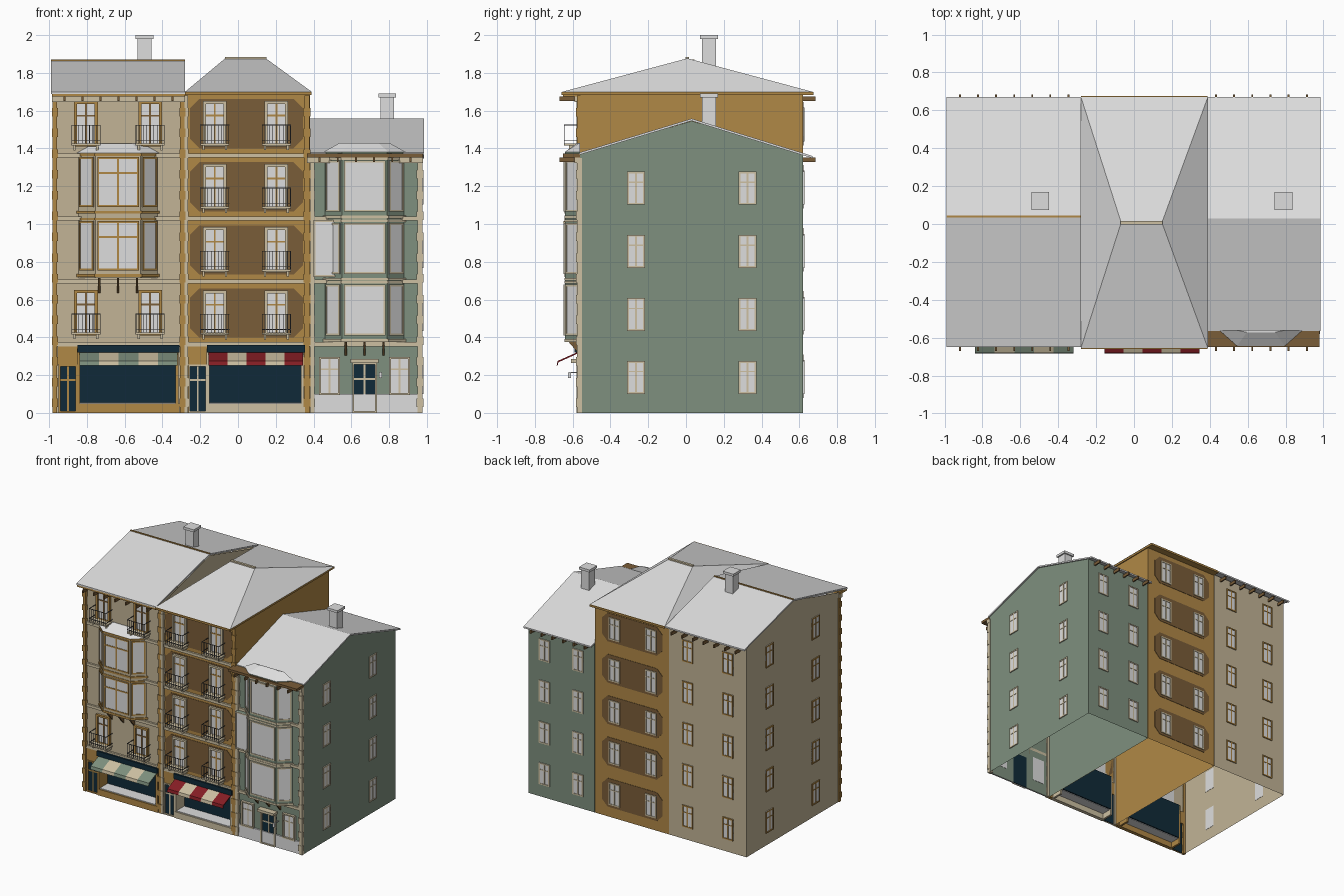
import bpy, bmesh, math
from mathutils import Matrix, Vector

if "Cube" in bpy.data.objects:
    bpy.data.objects.remove(bpy.data.objects["Cube"])


def material(name, red, green, blue):
    # sRGB bytes converted to linear
    linear = [((c / 255 + 0.055) / 1.055) ** 2.4 for c in (red, green, blue)] + [1]
    mat = bpy.data.materials.new(name)
    mat.use_nodes = True
    mat.diffuse_color = linear
    mat.node_tree.nodes["Principled BSDF"].inputs["Base Color"].default_value = linear
    return mat


GREY = material("pale grey", 222, 222, 222)
BEIGE = material("beige", 194, 180, 150)
CREAM = material("cream", 205, 192, 162)
OCHRE = material("ochre", 176, 136, 70)
BROWN = material("dark brown", 122, 93, 56)
GREEN = material("sage green", 126, 144, 126)
NAVY = material("navy", 16, 42, 56)
RED = material("red", 134, 30, 36)
IRON = material("iron", 84, 84, 86)

FRONT, BACK = -0.56, 0.62
LEFT_X, PARTY_A, PARTY_B, RIGHT_X = -0.975, -0.28, 0.38, 0.975


def facing(x, y, degrees):
    # wall frame: local x along the wall, local -y outward
    return Matrix.Translation((x, y, 0)) @ Matrix.Rotation(math.radians(degrees), 4, "Z")


F_FRONT, F_BACK = facing(0, FRONT, 0), facing(0, BACK, 180)
F_RIGHT, F_LEFT = facing(RIGHT_X, 0, 90), facing(LEFT_X, 0, -90)


class Part:
    def __init__(self, name):
        self.name, self.bm, self.mats = name, bmesh.new(), []

    def slot(self, mat):
        if mat not in self.mats:
            self.mats.append(mat)
        return self.mats.index(mat)

    def face(self, points, mat, frame=Matrix()):
        f = self.bm.faces.new([self.bm.verts.new(frame @ Vector(p)) for p in points])
        f.material_index = self.slot(mat)

    def loft(self, ring_a, ring_b, mat, frame=Matrix()):
        a, b = [[self.bm.verts.new(frame @ Vector(p)) for p in r] for r in (ring_a, ring_b)]
        n = len(a)
        faces = [self.bm.faces.new((a[i], a[(i + 1) % n], b[(i + 1) % n], b[i])) for i in range(n)]
        faces += [self.bm.faces.new(a[::-1]), self.bm.faces.new(b)]
        for f in faces:
            f.material_index = self.slot(mat)
        bmesh.ops.recalc_face_normals(self.bm, faces=faces)

    def extrude_x(self, profile, x0, x1, mat, frame=Matrix()):
        self.loft([(x0, y, z) for y, z in profile], [(x1, y, z) for y, z in profile], mat, frame)

    def box(self, x0, x1, y0, y1, z0, z1, mat, frame=Matrix()):
        self.extrude_x([(y0, z0), (y1, z0), (y1, z1), (y0, z1)], x0, x1, mat, frame)

    def done(self):
        mesh = bpy.data.meshes.new(self.name)
        self.bm.to_mesh(mesh)
        self.bm.free()
        for m in self.mats:
            mesh.materials.append(m)
        bpy.context.collection.objects.link(bpy.data.objects.new(self.name, mesh))


def window(p, frame, u, z, w, h, trim, sash=None, pane=GREY, depth=0.008, cross=True, edge=0.01):
    sash = sash or trim
    l, r, t = u - w / 2, u + w / 2, z + h
    p.box(l, r, -0.004, 0.002, z, t, pane, frame)
    for a, b, c, d in ((l, l + edge, z, t), (r - edge, r, z, t), (l, r, t - edge, t), (l, r, z, z + edge)):
        p.box(a, b, -depth, 0, c, d, trim, frame)
    if cross:
        p.box(u - 0.005, u + 0.005, -0.007, 0, z, t, sash, frame)
        p.box(l, r, -0.007, 0, z + h * 0.66, z + h * 0.7, sash, frame)


def balcony(p, u, z):
    w, out, top = 0.075, -0.085, z + 0.11
    p.box(u - w, u + w, out, 0, z, z + 0.01, CREAM, F_FRONT)
    for s in (-1, 1):
        p.box(u + s * 0.06 - 0.006, u + s * 0.06 + 0.006, -0.06, 0, z - 0.025, z, CREAM, F_FRONT)
        for rail in (z + 0.03, top):
            p.box(u + s * w - 0.002, u + s * w + 0.002, out, 0, rail - 0.004, rail, IRON, F_FRONT)
    for rail in (z + 0.03, top):
        p.box(u - w, u + w, out, out + 0.004, rail - 0.004, rail, IRON, F_FRONT)
    for i in range(9):
        x = u - w + i * w / 4
        p.box(x - 0.0015, x + 0.0015, out, out + 0.003, z, top, IRON, F_FRONT)


def bay(name, cx, z0, z1, wall, trim, floors, cross):
    p = Part(name)
    ring = [Vector(v) for v in ((-0.21, 0), (-0.12, -0.08), (0.12, -0.08), (0.21, 0))]
    at = lambda z, k=1: [(cx + v.x * k, v.y * k, z) for v in ring]
    p.loft(at(z0), at(z1), wall, F_FRONT)
    roof_top = [(cx + v.x * 0.62, v.y * 0.15, z1 + 0.05) for v in ring]
    p.loft(at(z1, 1.05), roof_top, GREY, F_FRONT)
    for z, h in floors:
        p.loft(at(z - 0.035, 1.05), at(z - 0.02, 1.05), trim, F_FRONT)
        p.loft(at(z + h + 0.005, 1.04), at(z + h + 0.018, 1.04), trim, F_FRONT)
        for a, b in zip(ring, ring[1:]):
            mid, d = (a + b) / 2, b - a
            spot = F_FRONT @ facing(cx + mid.x, mid.y, math.degrees(math.atan2(d.y, d.x)))
            window(p, spot, 0, z, d.length - 0.02, h, trim, pane=GREY, cross=cross and d.y == 0)
    # brackets underneath
    for x in (cx - 0.1, cx, cx + 0.1):
        p.extrude_x([(0, z0), (-0.07, z0), (0, z0 - 0.08)], x - 0.006, x + 0.006, BROWN, F_FRONT)
    p.done()


def gabled_walls(name, x0, x1, front_base, eave, ridge, ridge_y, mat):
    p = Part(name)
    p.face([(x0, FRONT, front_base), (x1, FRONT, front_base), (x1, FRONT, eave), (x0, FRONT, eave)], mat)
    p.face([(x1, BACK, 0), (x0, BACK, 0), (x0, BACK, eave), (x1, BACK, eave)], mat)
    gable = [(FRONT, 0), (BACK, 0), (BACK, eave), (ridge_y, ridge), (FRONT, eave)]
    p.face([(x1, y, z) for y, z in gable], mat)
    p.face([(x0, y, z) for y, z in gable[::-1]], mat)
    p.done()


def gable_roof(name, x0, x1, line):
    p = Part(name)
    p.extrude_x(line + [(y, z - 0.012) for y, z in line[::-1]], x0, x1, GREY)
    p.done()


def chimney(name, x, top):
    p = Part(name)
    p.box(x - 0.036, x + 0.036, 0.085, 0.16, top - 0.42, top - 0.02, GREY)
    p.box(x - 0.047, x + 0.047, 0.075, 0.17, top - 0.02, top, GREY)
    p.done()


def shop(name, x0, x1, door_x, trim, cloth):
    p = Part(name)
    # recessed display with floor, then surround
    p.box(x0, x1, 0.09, 0.1, 0.05, 0.34, NAVY, F_FRONT)
    p.box(x0, x1, -0.01, 0.09, 0.046, 0.056, GREY, F_FRONT)
    p.box(x0 - 0.01, x1 + 0.01, -0.02, 0.01, 0, 0.05, trim, F_FRONT)
    p.box(x0 - 0.01, x1 + 0.01, -0.03, 0.02, 0.32, 0.36, NAVY, F_FRONT)
    for x in (x0, x1):
        p.box(x - 0.012, x + 0.004, -0.018, 0.1, 0, 0.34, trim, F_FRONT)
    # door with panel above
    window(p, F_FRONT, door_x, 0, 0.1, 0.255, trim, pane=NAVY, depth=0.015)
    p.box(door_x - 0.055, door_x + 0.055, -0.01, 0.01, 0.255, 0.36, OCHRE, F_FRONT)
    p.done()
    # striped awning
    p = Part(name + "_awning")
    slope = [(0, 0.328), (-0.12, 0.275), (-0.125, 0.25), (-0.12, 0.25), (-0.115, 0.268), (0, 0.32)]
    step = (x1 - x0) / 5
    for i in range(5):
        p.extrude_x(slope, x0 + i * step, x0 + (i + 1) * step, CREAM if i % 2 else cloth, F_FRONT)
    p.done()


def cornice(name, x0, x1, z, count, mat):
    p = Part(name)
    for frame, s in ((F_FRONT, 1), (F_BACK, -1)):
        a, b = sorted((x0 * s, x1 * s))
        if s == 1:
            p.box(a, b, -0.09, 0, z - 0.02, z, mat, frame)
            p.box(a, b, -0.03, 0, z - 0.05, z - 0.02, CREAM, frame)
        for i in range(count):
            x = a + (i + 0.7) * (b - a) / (count + 0.4)
            p.box(x - 0.005, x + 0.005, -0.11 if s == 1 else -0.065, 0, z - 0.045, z - 0.02, BROWN, frame)
    p.done()


# walls
gabled_walls("left_building_walls", LEFT_X, PARTY_A - 0.003, 0.35, 1.69, 1.85, 0.04, BEIGE)
gabled_walls("right_building_walls", PARTY_B + 0.003, RIGHT_X, 0, 1.37, 1.545, 0.03, GREEN)
gabled_walls("middle_building_walls", PARTY_A, PARTY_B, 0.35, 1.69, 1.69, 0.04, OCHRE)

# roofs and chimneys
gable_roof("left_roof", -0.99, PARTY_A, [(-0.65, 1.7), (0.04, 1.865), (0.67, 1.7)])
gable_roof("right_roof", PARTY_B, 0.985, [(-0.565, 1.378), (0.03, 1.558), (0.67, 1.36)])
roof = Part("middle_hip_roof")
eave = [(PARTY_A, -0.655), (0.39, -0.655), (0.39, 0.67), (PARTY_A, 0.67)]
peak = [(-0.07, 0), (0.15, 0), (0.15, 0.015), (-0.07, 0.015)]
roof.loft([(x, y, 1.7) for x, y in eave], [(x, y, 1.875) for x, y in peak], GREY)
roof.box(PARTY_A, 0.388, -0.66, 0.675, 1.683, 1.699, OCHRE)
roof.box(-0.07, 0.15, -0.002, 0.017, 1.874, 1.885, CREAM)
roof.done()
ridge = Part("left_ridge_cap")
ridge.box(-0.99, PARTY_A, 0.034, 0.046, 1.86, 1.87, OCHRE)
ridge.done()
chimney("left_chimney", -0.495, 2.0)
chimney("right_chimney", 0.79, 1.69)
cornice("left_cornice", -0.985, PARTY_A, 1.695, 7, OCHRE)
cornice("right_cornice", 0.365, 0.98, 1.372, 6, BROWN)

# string courses, pilasters and plinth
trim = Part("facade_trim")
for i in range(4):
    z = 0.352 + i * 0.333
    trim.box(LEFT_X, PARTY_B, -0.015, 0, z, z + 0.022, CREAM, F_FRONT)
    if i < 3:
        trim.box(PARTY_B, RIGHT_X, -0.015, 0, z, z + 0.022, CREAM, F_FRONT)
for x, w, mat, top in ((-0.97, 0.012, OCHRE, 1.65), (-0.295, 0.012, OCHRE, 1.65), (-0.275, 0.01, CREAM, 1.68),
                       (0.365, 0.014, OCHRE, 1.68), (0.392, 0.012, CREAM, 1.35), (0.963, 0.014, CREAM, 1.35)):
    trim.box(x - w, x + w, -0.018, 0.01, 0, top, mat, F_FRONT)
    # quoins along each pilaster
    for k in range(int(top / 0.11)):
        trim.box(x - w - 0.004, x + w + 0.004, -0.022, 0, k * 0.11 + 0.03, k * 0.11 + 0.075, mat, F_FRONT)
trim.box(PARTY_B, RIGHT_X, -0.012, 0, 0, 0.1, GREY, F_FRONT)
trim.done()

# middle dark panels and windows, front and back
panels, panes = Part("dark_wall_panels"), Part("middle_windows")
rails = Part("balconies")
for row in range(5):
    z = 0.195 + row * 0.334
    for frame, s, hw, hh in ((F_FRONT, 1, 0.3, 0.13), (F_BACK, -1, 0.27, 0.115)):
        if row == 0 and s == 1:
            continue
        c, cx = 0.05, 0.045 * s
        octagon = [(hw, c - hh), (hw, hh - c), (hw - c, hh), (c - hw, hh), (-hw, hh - c), (-hw, c - hh),
                   (c - hw, -hh), (hw - c, -hh)]
        ring = [[(cx + x, y, z + v) for x, v in octagon] for y in (0, -0.003)]
        panels.loft(*ring, BROWN, frame)
        for x in (-0.123, 0.203):
            if s == 1:
                window(panes, frame, x, z - 0.12, 0.125, 0.24, CREAM, OCHRE, depth=0.02, edge=0.016)
                balcony(rails, x, z - 0.115)
            else:
                window(panes, frame, -x, z - 0.095, 0.1, 0.18, CREAM)
panels.done()
panes.done()

# left facade windows
panes = Part("left_front_windows")
for z in (0.41, 1.41):
    for x in (-0.805, -0.465):
        window(panes, F_FRONT, x, z, 0.125, 0.24, OCHRE, BROWN, depth=0.02, edge=0.016)
        balcony(rails, x, z + 0.005)
panes.done()
rails.done()

# plain windows on the side and back walls
panes = Part("side_and_back_windows")
for row in range(5):
    z = 0.1 + row * 0.334
    for frame, places, edging, floors in ((F_LEFT, (-0.33, 0.26), OCHRE, 5), (F_BACK, (0.45, 0.81), OCHRE, 5),
                                          (F_RIGHT, (-0.265, 0.325), CREAM, 4), (F_BACK, (-0.83, -0.53), CREAM, 4)):
        if row < floors:
            for u in places:
                window(panes, frame, u, z, 0.095, 0.175, edging)
panes.done()

# bay windows
bay("left_bay", -0.635, 0.715, 1.375, BEIGE, OCHRE, [(0.755, 0.26), (1.09, 0.265)], True)
bay("right_bay", 0.67, 0.385, 1.38, GREEN, CREAM, [(0.41, 0.27), (0.735, 0.27), (1.065, 0.27)], False)
flat = Part("right_flat_window")
flat.box(0.4, 0.53, -0.04, 0, 0.72, 1.02, GREEN, F_FRONT)
window(flat, F_FRONT @ Matrix.Translation((0, -0.04, 0)), 0.465, 0.72, 0.13, 0.3, CREAM, cross=False)
flat.done()

# ground floor
shop("left_shop", -0.84, -0.32, -0.9, OCHRE, GREEN)
shop("middle_shop", -0.155, 0.345, -0.213, CREAM, RED)
entry = Part("right_entrance")
window(entry, F_FRONT, 0.67, 0, 0.13, 0.265, CREAM, pane=NAVY, depth=0.02)
entry.box(0.595, 0.745, -0.05, 0, 0.265, 0.285, CREAM, F_FRONT)
for x in (0.485, 0.855):
    window(entry, F_FRONT, x, 0.095, 0.11, 0.2, CREAM, depth=0.02)
entry.box(0.752, 0.758, -0.06, 0, 0.21, 0.216, GREY, F_FRONT)
entry.box(0.747, 0.763, -0.065, -0.05, 0.185, 0.215, GREY, F_FRONT)
entry.done()
